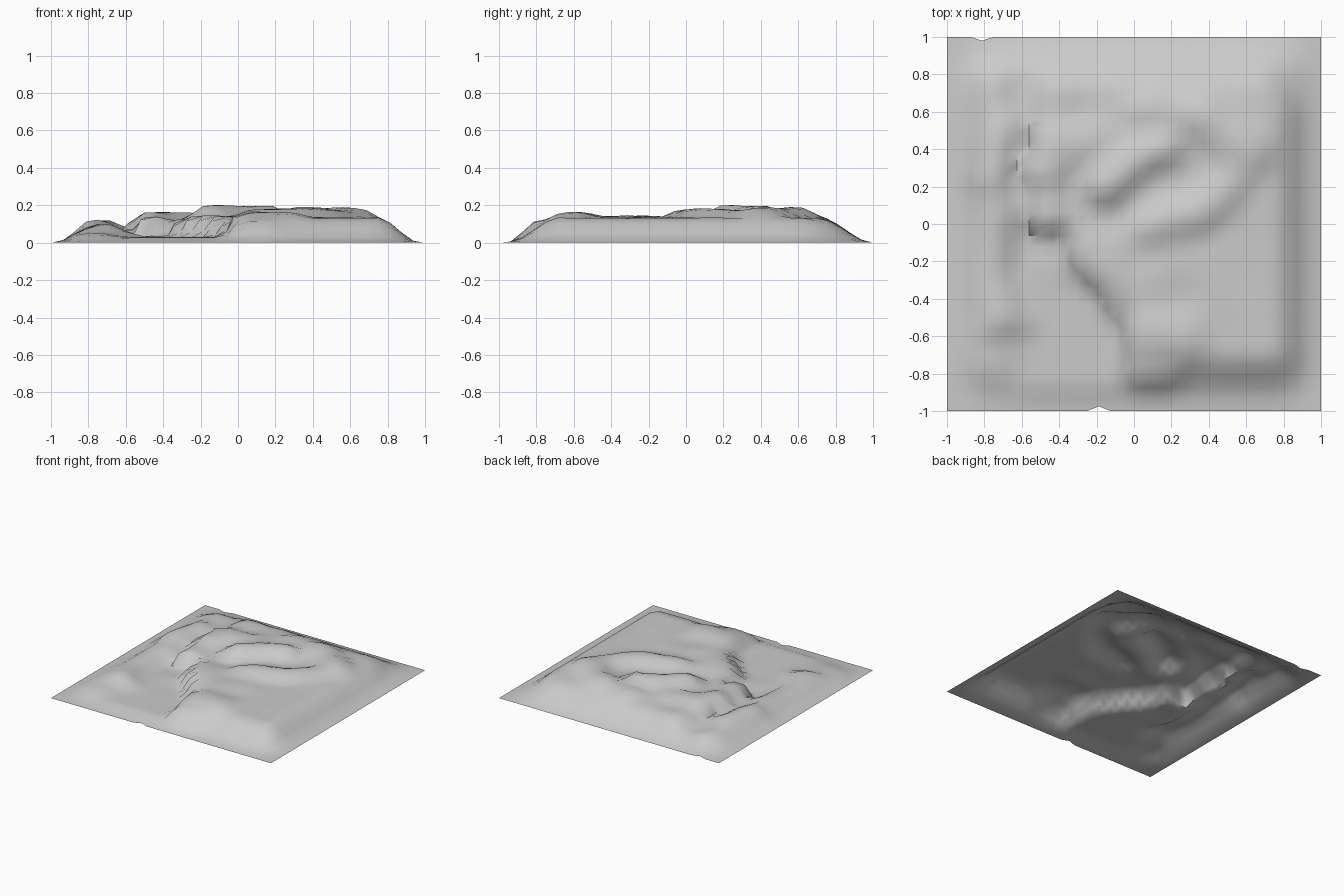
import bpy
import bmesh
from mathutils import Vector, noise

CELLS = 32

cube = bpy.data.objects.get("Cube")
if cube:
    bpy.data.objects.remove(cube, do_unlink=True)


def smooth(t):
    t = max(0.0, min(1.0, t))
    return t * t * (3 - 2 * t)


def path_distance(p, path):
    """Shortest distance from a point to a polyline."""
    best = 9.0
    for a, b in zip(path, path[1:]):
        a, b = Vector(a), Vector(b)
        d = b - a
        t = max(0.0, min(1.0, (p - a).dot(d) / d.length_squared))
        best = min(best, (p - a - d * t).length)
    return best


# Each entry: path, inner radius, outer radius, level
HOLLOWS = [
    ([(-.6, 1.0), (-.61, .4), (-.62, .0)], .02, .16, .065),        # west moat
    ([(-.52, -.2), (-.42, -.38), (-.24, -.62), (-.2, -1)], .13, .3, .03),
    ([(-.45, -.7), (-.7, -.8), (-.9, -.9)], .1, .28, .03),         # low corner
    ([(-.3, .13), (-.15, .03)], .04, .16, .115),                   # west bench
    ([(.95, .85), (1, .8)], .05, .32, .03),                        # round corner
]
RIDGES = [
    ([(-.7, .5), (-.77, .25)], .01, .14, .12),                     # west rim
    ([(-.77, .25), (-.74, .0), (-.76, -.4)], .01, .14, .085),
    ([(-.76, -.4), (-.76, -.7)], .01, .2, .055),
    ([(-.46, .3), (-.42, .42), (-.15, .45)], .05, .14, .16),       # west wall
    ([(-.46, .02), (-.46, .3)], .02, .1, .14),
    ([(-.2, -.15), (-.02, -.32), (.2, -.22)], .03, .18, .142),
    ([(.1, -.58), (.25, -.6)], .02, .2, .163),                     # front mound
    ([(.08, -.74), (.14, -.74)], .02, .2, .125),
    ([(-.15, .2), (.0, .35), (.16, .4)], .03, .16, .195),          # main crest
    ([(.08, .6), (.35, .57)], .02, .18, .172),                     # crater ring
    ([(.35, .57), (.6, .4)], .03, .18, .185),
    ([(.6, .38), (.52, .22), (.36, .06), (.1, -.01)], .03, .16, .178),
]
CRATER = [
    ([(.02, .14), (.16, .22), (.34, .3)], .03, .14, .142),
    ([(.27, .44), (.36, .4)], .02, .1, .155),
]


def blend(h, p, features, pick):
    """Pull the height towards each feature's level, only up or only down."""
    for path, inner, outer, level in features:
        f = 1 - smooth((path_distance(p, path) - inner) / (outer - inner))
        h = pick(h, h + (level - h) * f)
    return h


def skirt(d, toe, width):
    """Border slope: a gentle toe followed by a steeper bank."""
    return .12 * min(1, d / toe) + .88 * smooth((d - toe * .4) / width)


def height(x, y):
    p = Vector((x, y))
    side = skirt(1 - x, .12, .2) if x > 0 else smooth((1 + x) / .29)
    end = skirt(1 + y, .16, .26) if y < 0 else smooth((1 - y) / .29)
    edge = side * end
    h = (.132 if x > -.6 else .1) * edge
    h = blend(h, p, HOLLOWS, min)
    h = blend(h, p, RIDGES, max)
    h = blend(h, p, CRATER, min)
    # Uneven ground, calm near the border and on the south-east plateau
    rough = .012 if y > -.5 and x < .6 else .004
    h += rough * edge * noise.noise(Vector((x * 6, y * 6, 2)))
    return max(0.0, h) if edge > 0 else 0.0


# Ground sheet
bm = bmesh.new()
bmesh.ops.create_grid(bm, x_segments=CELLS, y_segments=CELLS, size=1)
for v in bm.verts:
    v.co.z = height(v.co.x, v.co.y)

# Cliff lips lean out over the steep western slopes
bm.normal_update()
for v in bm.verts:
    n = v.normal.copy()
    if n.z < .85 and v.co.z > .07 and v.co.x < .2:
        v.co.x += n.x * .05
        v.co.y += n.y * .05

# Nicks in the border
for v in bm.verts:
    if v.co.y > .99 and abs(v.co.x + .81) < .04:
        v.co.y -= .02
    if v.co.y < -.99 and abs(v.co.x + .19) < .04:
        v.co.y += .025

mesh = bpy.data.meshes.new("ground")
bm.to_mesh(mesh)
bm.free()
ground = bpy.data.objects.new("ground", mesh)
bpy.context.collection.objects.link(ground)

# Plain grey
grey = bpy.data.materials.new("light_grey")
grey.use_nodes = True
colour = (.6, .6, .6, 1)
grey.diffuse_color = colour
grey.node_tree.nodes["Principled BSDF"].inputs["Base Color"].default_value = colour
mesh.materials.append(grey)

bpy.context.view_layer.objects.active = ground
ground.select_set(True)
bpy.ops.object.shade_smooth_by_angle(angle=.9)
